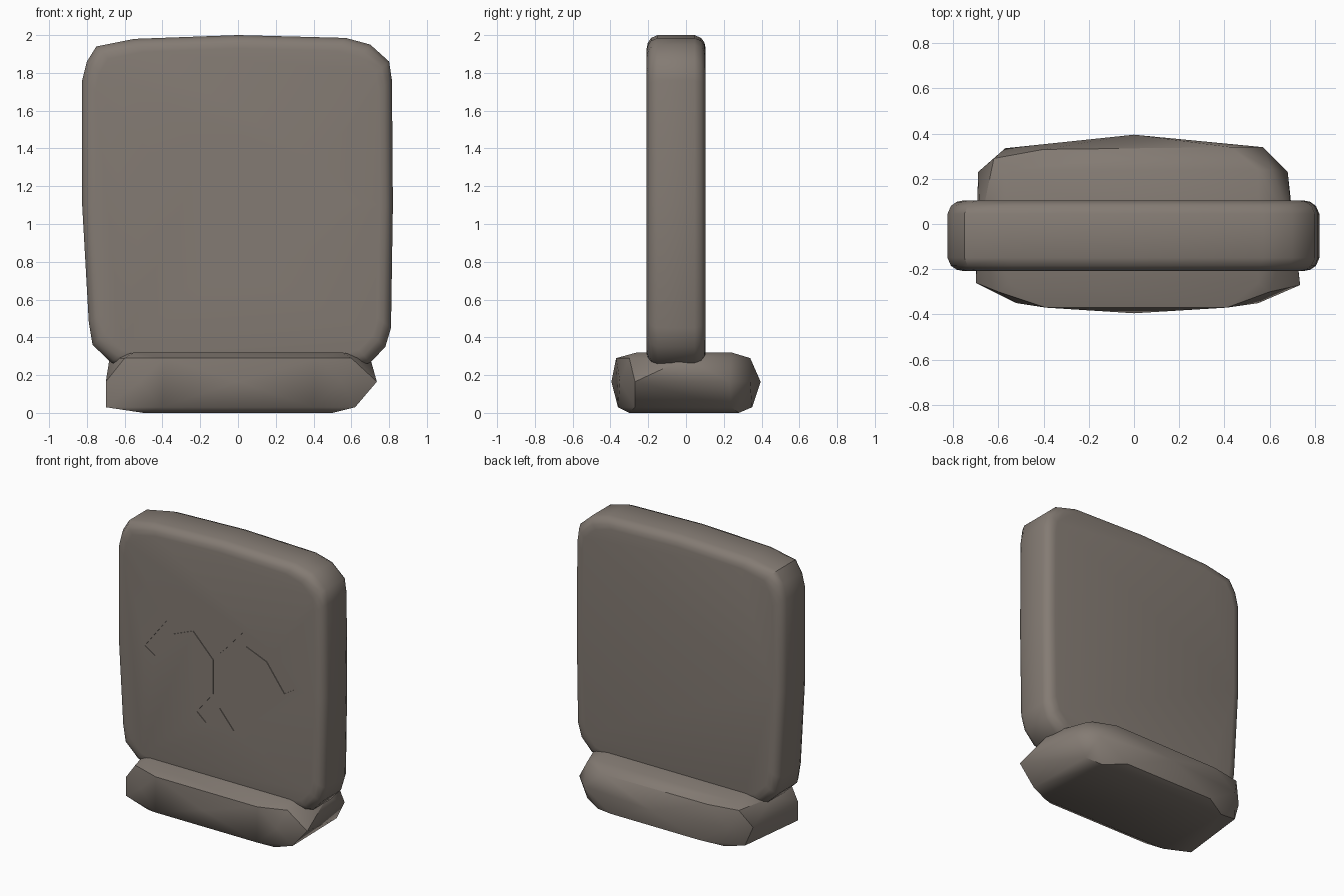
import bpy, bmesh, math

if "Cube" in bpy.data.objects:
    bpy.data.objects.remove(bpy.data.objects["Cube"], do_unlink=True)

# One plain stone colour
stone = bpy.data.materials.new("warm grey stone")
stone.use_nodes = True
colour = (0.23, 0.198, 0.172, 1)
stone.diffuse_color = colour
shader = stone.node_tree.nodes["Principled BSDF"]
shader.inputs["Base Color"].default_value = colour
shader.inputs["Roughness"].default_value = 0.9


def make_object(name, bm):
    bmesh.ops.recalc_face_normals(bm, faces=bm.faces)
    mesh = bpy.data.meshes.new(name)
    bm.to_mesh(mesh)
    bm.free()
    mesh.materials.append(stone)
    ob = bpy.data.objects.new(name, mesh)
    bpy.context.collection.objects.link(ob)
    return ob


def loft(name, rings):
    """Skin equal-length rings of points and cap both ends."""
    bm = bmesh.new()
    loops = [[bm.verts.new(p) for p in ring] for ring in rings]
    n = len(loops[0])
    for a, b in zip(loops, loops[1:]):
        for i in range(n):
            j = (i + 1) % n
            bm.faces.new((a[i], a[j], b[j], b[i]))
    bm.faces.new(loops[0])
    bm.faces.new(loops[-1])
    return make_object(name, bm)


def smooth(ob, degrees):
    bpy.ops.object.select_all(action="DESELECT")
    ob.select_set(True)
    bpy.context.view_layer.objects.active = ob
    bpy.ops.object.shade_smooth_by_angle(angle=math.radians(degrees))


# Upright slab: worn outline, drawn in at the front and back to round the rim
outline = [(-0.58, 0.24), (-0.67, 0.265), (-0.77, 0.36), (-0.79, 0.48), (-0.825, 1.1),
           (-0.825, 1.76), (-0.80, 1.86), (-0.75, 1.94), (-0.55, 1.98), (0, 2.0),
           (0.57, 1.985), (0.70, 1.95), (0.80, 1.86), (0.815, 1.76), (0.82, 1.1),
           (0.81, 0.45), (0.78, 0.35), (0.70, 0.265), (0.6, 0.24)]
rim = [(-0.208, 0.07), (-0.202, 0.04), (-0.185, 0.015), (-0.15, 0),
       (0.045, 0), (0.08, 0.015), (0.098, 0.04), (0.104, 0.07)]
mid_z = 1.12
rings = [[(x * (1 - inset / 0.82), y, mid_z + (z - mid_z) * (1 - inset / 0.88))
          for x, z in outline] for y, inset in rim]
slab = loft("upright_slab", rings)

# Shallow engraved sign: two drooping arms on a forked stem
half = [(0.18, 1.405), (0.42, 1.33), (0.59, 1.11), (0.51, 1.06), (0.37, 1.25),
        (0.21, 1.315), (0.05, 1.15), (0.05, 0.91), (0.18, 0.75), (0.11, 0.69)]
sign = [(0, 1.21), (0.05, 1.26)] + half + [(0, 0.82)]
sign += [(-x, z) for x, z in reversed(half)] + [(-0.05, 1.26)]
cutter = loft("sign_cutter", [[(x, y, z) for x, z in sign] for y in (-0.3, -0.203)])
cutter.hide_render = True
cut = slab.modifiers.new("engraving", "BOOLEAN")
cut.operation = "DIFFERENCE"
cut.solver = "EXACT"
cut.object = cutter
bpy.context.view_layer.objects.active = slab
bpy.ops.object.modifier_apply(modifier=cut.name)
bpy.data.objects.remove(cutter, do_unlink=True)
smooth(slab, 40)

# Rough-hewn base: hull around a few uneven levels
levels = [
    (0.0, [(-0.5, -0.3), (0.5, -0.3), (0.5, 0.28), (-0.5, 0.28)]),
    (0.03, [(-0.70, -0.26), (-0.4, -0.36), (0.4, -0.36), (0.62, -0.27),
            (0.61, 0.24), (0.35, 0.35), (-0.35, 0.35), (-0.64, 0.25)]),
    (0.165, [(0, -0.395), (-0.52, -0.35), (-0.70, -0.26), (-0.69, 0.23),
             (-0.57, 0.335), (0, 0.395), (0.57, 0.34), (0.68, 0.23),
             (0.735, -0.27), (0.55, -0.35)]),
    (0.29, [(-0.6, -0.3), (-0.39, -0.37), (0.41, -0.37), (0.6, -0.3), (0.7, 0.0),
            (0.61, 0.24), (0.43, 0.34), (-0.4, 0.33), (-0.62, 0.29), (-0.68, 0.0)]),
    (0.32, [(-0.55, -0.26), (0.55, -0.26), (0.55, 0.24), (-0.55, 0.24)]),
]
bm = bmesh.new()
for z, points in levels:
    for x, y in points:
        bm.verts.new((x, y, z))
hull = bmesh.ops.convex_hull(bm, input=bm.verts)
loose = [v for v in bm.verts if not v.link_faces]
bmesh.ops.delete(bm, geom=loose, context="VERTS")
base = make_object("stone_base", bm)
smooth(base, 38)
